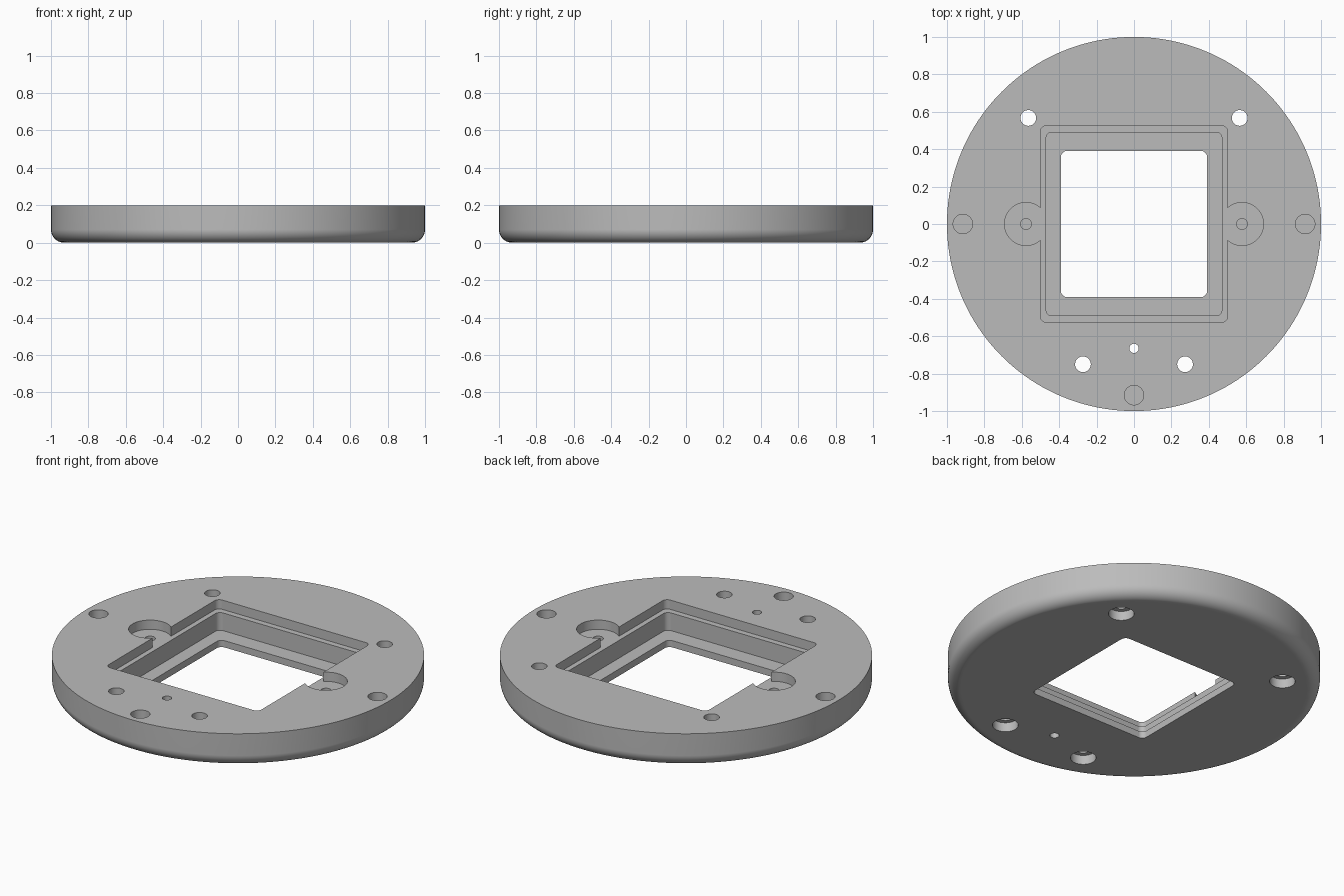
import bpy
import bmesh
from math import radians, sin, cos, pi

if "Cube" in bpy.data.objects:
    bpy.data.objects.remove(bpy.data.objects["Cube"], do_unlink=True)

HEIGHT = 0.2
LEDGE_Z = 0.145      # floor of the shallow recess and ear pockets
FLOOR_Z = 0.04       # floor of the deep recess
OVER = 0.1           # how far cutters stick out of the body

grey = bpy.data.materials.new("matte grey")
grey.use_nodes = True
colour = (0.5, 0.5, 0.5, 1)
grey.diffuse_color = colour
grey.node_tree.nodes["Principled BSDF"].inputs["Base Color"].default_value = colour


def make_object(name, bm):
    bmesh.ops.recalc_face_normals(bm, faces=bm.faces)
    mesh = bpy.data.meshes.new(name)
    bm.to_mesh(mesh)
    bm.free()
    mesh.materials.append(grey)
    obj = bpy.data.objects.new(name, mesh)
    bpy.context.collection.objects.link(obj)
    return obj


def prism(name, outline, z0, z1):
    """Extrude a closed outline between two heights."""
    bm = bmesh.new()
    face = bm.faces.new([bm.verts.new((x, y, z0)) for x, y in outline])
    top = bmesh.ops.extrude_face_region(bm, geom=[face])["geom"]
    verts = [v for v in top if isinstance(v, bmesh.types.BMVert)]
    bmesh.ops.translate(bm, verts=verts, vec=(0, 0, z1 - z0))
    return make_object(name, bm)


def circle(x, y, r, n=48):
    return [(x + r * cos(2 * pi * i / n), y + r * sin(2 * pi * i / n)) for i in range(n)]


def rounded_rect(hx, hy, r, n=6):
    points = []
    for q, (sx, sy) in enumerate([(1, 1), (-1, 1), (-1, -1), (1, -1)]):
        for i in range(n + 1):
            a = (q + i / n) * pi / 2
            points.append((sx * (hx - r) + r * cos(a), sy * (hy - r) + r * sin(a)))
    return points


# Round body with a filleted lower edge, revolved from its profile
fillet, steps = 0.07, 10
profile = [(0, 0)]
for i in range(steps + 1):
    a = i / steps * pi / 2
    profile.append((1 - fillet + fillet * sin(a), fillet - fillet * cos(a)))
profile += [(1, HEIGHT), (0, HEIGHT)]
bm = bmesh.new()
verts = [bm.verts.new((x, 0, z)) for x, z in profile]
edges = [bm.edges.new(pair) for pair in zip(verts, verts[1:])]
bmesh.ops.spin(bm, geom=verts + edges, cent=(0, 0, 0), axis=(0, 0, 1),
               angle=2 * pi, steps=160, use_merge=True)
bmesh.ops.remove_doubles(bm, verts=bm.verts, dist=1e-5)
bmesh.ops.dissolve_limit(bm, angle_limit=radians(0.5), verts=bm.verts, edges=bm.edges)
body = make_object("mounting_disc", bm)

# Stepped square opening
top = HEIGHT + OVER
cutters = [
    prism("shallow_recess_cutter", rounded_rect(0.5, 0.525, 0.03), LEDGE_Z, top),
    prism("deep_recess_cutter", rounded_rect(0.47, 0.49, 0.03), FLOOR_Z, top),
    prism("window_cutter", rounded_rect(0.39, 0.39, 0.03), -OVER, top),
]

# Ear pockets with pilot holes, and blind side holes
for s in (-1, 1):
    cutters.append(prism("ear_pocket_cutter", circle(s * 0.577, 0, 0.115, 64), LEDGE_Z, top))
    cutters.append(prism("pilot_hole_cutter", circle(s * 0.577, 0, 0.029, 32), 0.05, top))
    cutters.append(prism("blind_hole_cutter", circle(s * 0.915, 0, 0.052), 0.1, top))
cutters.append(prism("front_blind_hole_cutter", circle(0, -0.915, 0.052), 0.1, top))

# Screw holes, counterbored from below, and a small through hole
for s in (-1, 1):
    for x, y in ((0.565, 0.567), (0.273, -0.75)):
        cutters.append(prism("screw_hole_cutter", circle(s * x, y, 0.042), -OVER, top))
        cutters.append(prism("counterbore_cutter", circle(s * x, y, 0.069), -OVER, 0.055))
cutters.append(prism("small_hole_cutter", circle(0, -0.665, 0.025, 32), -OVER, top))

bpy.ops.object.select_all(action="DESELECT")
body.select_set(True)
bpy.context.view_layer.objects.active = body
for cutter in cutters:
    cutter.hide_render = True
    cut = body.modifiers.new(cutter.name, "BOOLEAN")
    cut.operation = "DIFFERENCE"
    cut.solver = "EXACT"
    cut.object = cutter
    bpy.ops.object.modifier_apply(modifier=cut.name)
    bpy.data.objects.remove(cutter, do_unlink=True)

# Smooth round walls with crisp edges and flat faces
bpy.ops.object.shade_smooth_by_angle(angle=radians(30))
weighted = body.modifiers.new("flat_face_normals", "WEIGHTED_NORMAL")
weighted.keep_sharp = True
